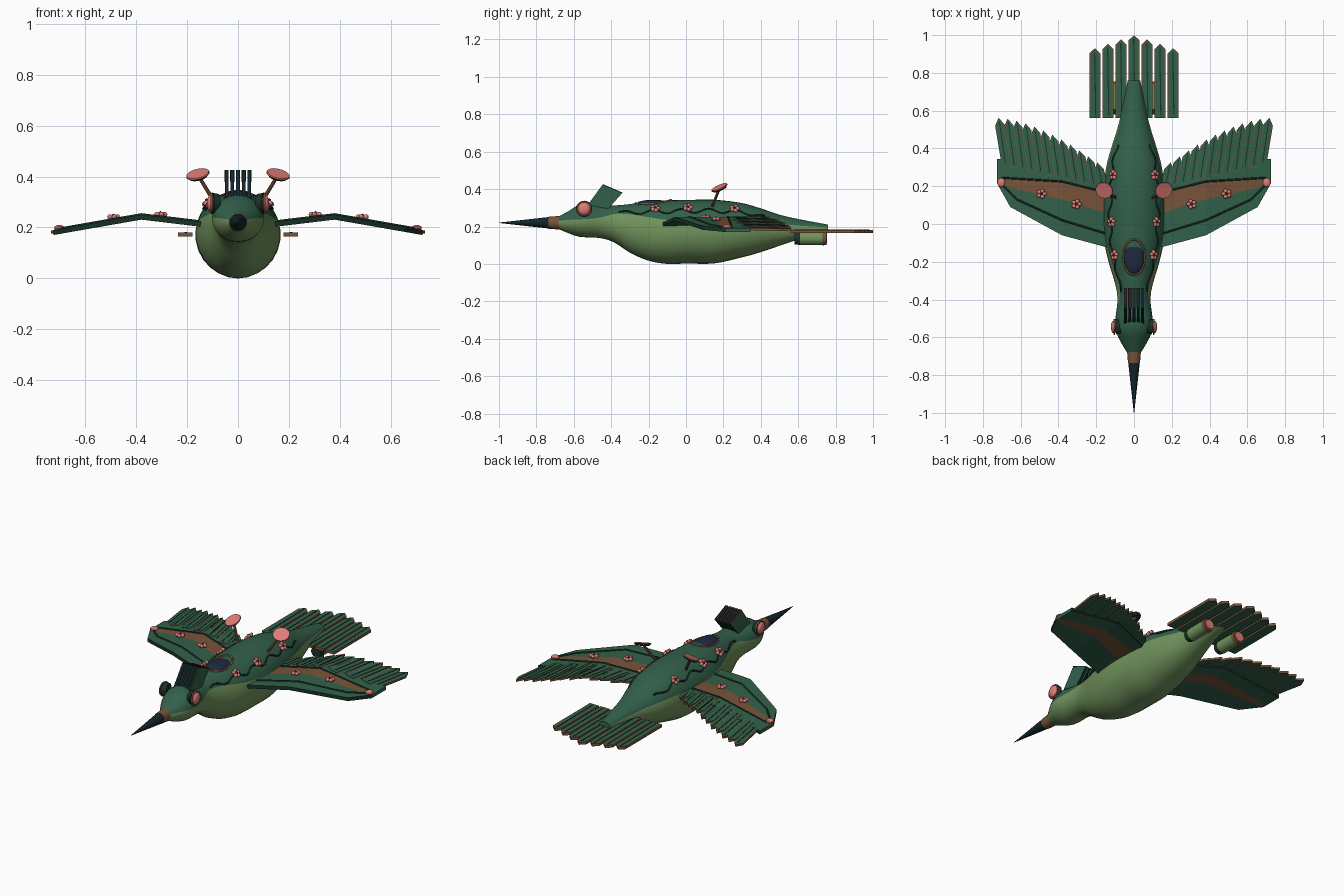
import bpy, bmesh, math
from mathutils import Vector, Matrix

if "Cube" in bpy.data.objects:
    bpy.data.objects.remove(bpy.data.objects["Cube"])


def mat(name, r, g, b):
    m = bpy.data.materials.new(name)
    m.diffuse_color = (r, g, b, 1)
    m.use_nodes = True
    m.node_tree.nodes["Principled BSDF"].inputs["Base Color"].default_value = m.diffuse_color
    return m


GREEN = mat("forest green", .032, .118, .069)
LIGHT = mat("moss green", .162, .287, .107)
BLACK = mat("blue black", .006, .019, .025)
BROWN = mat("bark brown", .19, .088, .04)
PINK = mat("blossom pink", .75, .205, .188)
NAVY = mat("navy glass", .014, .022, .05)
VINE = mat("dark vine", .009, .032, .02)
RED = mat("dark red", .13, .03, .02)


def obj(name, bm, mats, mirror=False, smooth=True):
    bmesh.ops.recalc_face_normals(bm, faces=bm.faces)
    me = bpy.data.meshes.new(name)
    bm.to_mesh(me)
    bm.free()
    for m in mats:
        me.materials.append(m)
    o = bpy.data.objects.new(name, me)
    bpy.context.collection.objects.link(o)
    if smooth:
        bpy.context.view_layer.objects.active = o
        bpy.ops.object.select_all(action='DESELECT')
        o.select_set(True)
        bpy.ops.object.shade_smooth_by_angle(angle=math.radians(35))
    if mirror:
        o.modifiers.new("mirror", 'MIRROR')
    return o


def paint(verts, idx):
    for f in {f for v in verts for f in v.link_faces}:
        f.material_index = idx


def cone(bm, p, q, r1, r2, idx=0, seg=20):
    p, q = Vector(p), Vector(q)
    m = Matrix.Translation((p + q) / 2) @ (q - p).to_track_quat('Z', 'Y').to_matrix().to_4x4()
    paint(bmesh.ops.create_cone(bm, cap_ends=True, segments=seg, radius1=r1, radius2=r2,
                                depth=(q - p).length, matrix=m)['verts'], idx)


def ball(bm, m, scale, idx=0, u=10, v=6):
    m = m @ Matrix.Diagonal((*scale, 1))
    paint(bmesh.ops.create_uvsphere(bm, u_segments=u, v_segments=v, radius=1, matrix=m)['verts'], idx)


def tubes(name, paths, r, material, closed=False):
    cu = bpy.data.curves.new(name, 'CURVE')
    cu.dimensions = '3D'
    cu.bevel_depth, cu.bevel_resolution, cu.use_fill_caps = r, 1, True
    for pts in paths:
        s = cu.splines.new('POLY')
        s.points.add(len(pts) - 1)
        for p, c in zip(s.points, pts):
            p.co = (*c, 1)
        s.use_cyclic_u = closed
    cu.materials.append(material)
    bpy.context.collection.objects.link(bpy.data.objects.new(name, cu))


def both(pts):
    return [pts, [(-x, y, z) for x, y, z in pts]]


# Body stations: y, centre z, half width, half height, colour seam z
BODY = [(-.69, .22, .03, .03, .23), (-.64, .222, .062, .053, .235), (-.58, .23, .092, .083, .238),
        (-.53, .235, .102, .093, .24), (-.45, .227, .092, .09, .25), (-.38, .213, .088, .1, .268),
        (-.30, .19, .105, .13, .265), (-.20, .175, .135, .158, .25), (-.10, .17, .157, .17, .235),
        (0, .172, .167, .17, .23), (.15, .173, .165, .17, .225), (.3, .18, .148, .145, .225),
        (.4, .18, .122, .117, .22), (.5, .18, .09, .083, .213), (.6, .185, .065, .055, .205),
        (.76, .19, .033, .02, .195)]


def station(y):
    i = max(k for k in range(len(BODY) - 1) if BODY[k][0] <= y + 1e-6 or k == 0)
    a, b = BODY[i], BODY[i + 1]
    p, n = BODY[max(i - 1, 0)], BODY[min(i + 2, len(BODY) - 1)]
    h, t = b[0] - a[0], (y - a[0]) / (b[0] - a[0])
    out = []
    for k in range(1, 5):   # smooth Hermite blend between stations
        ma, mb = (b[k] - p[k]) / (b[0] - p[0]) * h, (n[k] - a[k]) / (n[0] - a[0]) * h
        out.append((2*t**3 - 3*t*t + 1) * a[k] + (t**3 - 2*t*t + t) * ma
                   + (3*t*t - 2*t**3) * b[k] + (t**3 - t*t) * mb)
    return out


def skin(y, ang, off=0):
    zc, rx, rz, _ = station(y)
    return Vector(((rx + off) * math.cos(ang), y, zc + (rz + off) * math.sin(ang)))


bm = bmesh.new()
N, rings = 16, []
for j in range(49):
    y = -.69 + 1.45 * j / 48
    zc, rx, rz, seam = station(y)
    a = math.asin(max(-.8, min(.8, (seam - zc) / rz)))
    angs = [a + (math.pi - 2*a) * i / N for i in range(N)]
    angs += [math.pi - a + (math.pi + 2*a) * i / N for i in range(N)]
    rings.append([bm.verts.new(skin(y, t)) for t in angs])
for A, B in zip(rings, rings[1:]):
    for i in range(2 * N):
        k = (i + 1) % (2 * N)
        bm.faces.new((A[i], A[k], B[k], B[i])).material_index = int(i >= N)
bm.faces.new(rings[0])
bm.faces.new(rings[-1])
obj("body", bm, [GREEN, LIGHT])

# Beak with collar
bm = bmesh.new()
cone(bm, (0, -.73, .22), (0, -1, .22), .031, .001)
cone(bm, (0, -.67, .22), (0, -.735, .22), .037, .032, 1)
obj("beak", bm, [BLACK, BROWN])

# Eyes: pink domes in thin rims on dark sockets
bm = bmesh.new()
cone(bm, (.075, -.54, .295), (.101, -.545, .295), .036, .042, 2)
cone(bm, (.101, -.545, .295), (.108, -.545, .295), .043, .04, 1)
ball(bm, Matrix.Translation((.106, -.545, .295)), (.017, .034, .034), 0, 20, 12)
obj("eyes", bm, [PINK, BROWN, VINE], True)

# Crest of five upright fins with dark edges
bm = bmesh.new()
side = [(-.53, .31), (-.445, .425), (-.34, .38), (-.42, .29)]
lines = []
for x in (-.045, -.0225, 0, .0225, .045):
    L = [bm.verts.new((x - .007, y, z)) for y, z in side]
    R = [bm.verts.new((x + .007, y, z)) for y, z in side]
    bm.faces.new(L)
    bm.faces.new(R)
    for i in range(4):
        k = (i + 1) % 4
        bm.faces.new((L[i], L[k], R[k], R[i])).material_index = 1
    lines += [[(x + d, y, z) for y, z in side[1:3]] for d in (-.006, .006)]
obj("crest", bm, [GREEN, BLACK], smooth=False)
tubes("crest_edges", lines, .002, RED)

# Canopy and rim
bm = bmesh.new()
ball(bm, Matrix.Translation((0, -.175, .322)), (.055, .09, .021), 0, 24, 12)
obj("canopy", bm, [NAVY])
rim = []
for i in range(32):
    t = 2 * math.pi * i / 32
    x, y = .057 * math.cos(t), -.175 + .094 * math.sin(t)
    rim.append(skin(y, math.acos(x / station(y)[1]), .001))
tubes("canopy_rim", [rim], .0055, BROWN, True)


# Wings: kinked panel with a brown band and dark leading edge
def wz(x):
    return .213 + (x - .15) * .12 if x < .38 else .2406 - (x - .38) * .175


WING = [(.12, -.13, .05, .165, .24), (.38, -.06, .13, .22, .32),
        (.655, .09, .192, .24, .34), (.725, .215, .22, .24, .345)]
bm = bmesh.new()
top = [[bm.verts.new((r[0], y, wz(r[0]) + .01)) for y in r[1:]] for r in WING]
bot = [[bm.verts.new((r[0], y, wz(r[0]) - .01)) for y in r[1:]] for r in WING]
for i in range(3):
    for j in range(3):
        for g in (top, bot):
            f = bm.faces.new((g[i][j], g[i+1][j], g[i+1][j+1], g[i][j+1]))
            f.material_index = int(j == 1)
    for j in (0, 3):
        bm.faces.new((top[i][j], top[i+1][j], bot[i+1][j], bot[i][j])).material_index = 2
    for k in (0, 3):
        bm.faces.new((top[k][i], top[k][i+1], bot[k][i+1], bot[k][i]))
obj("wings", bm, [GREEN, BROWN, VINE], True, False)


# Feathers: pointed plates with brown edge and dark rib
def feather(bm, b, t, w, zf, th, point, edge):
    b, t = Vector(b), Vector(t)
    d = (t - b).normalized()
    n = Vector((d.y, -d.x)) * w / 2

    def plate(pts, lo, hi):
        U = [bm.verts.new((p.x, p.y, zf(p.x) + hi)) for p in pts]
        D = [bm.verts.new((p.x, p.y, zf(p.x) + lo)) for p in pts]
        sides = [bm.faces.new((U[i - 1], D[i - 1], D[i], U[i])) for i in range(len(pts))]
        return bm.faces.new(U), bm.faces.new(D[::-1]), sides

    f, _, sides = plate([b + n, t - d*point + n, t, t - d*point - n, b - n], -th/2, th/2)
    for s in sides:
        s.material_index = 1
    bm.normal_update()
    for s in bmesh.ops.inset_region(bm, faces=[f], thickness=edge)['faces']:
        s.material_index = 1
    u, v, sides = plate([b + d*.015 + n*.25, t - d*.02 + n*.05, t - d*.02 - n*.15,
                         b + d*.015 + n*.05], 0, th/2 + .002)
    for s in [u, v] + sides:
        s.material_index = 2


bm = bmesh.new()
for i in range(12):
    t = i / 11
    tip = (.195 + .522*t, .325 + .238*(1 - (1 - t)**1.6))
    feather(bm, (.16 + .515*t, .19 + .12*t), tip, .05,
            lambda x: wz(x) + .007 - .004 * (i % 2), .012, .04, .004)
obj("wing_feathers", bm, [GREEN, BROWN, VINE], True, False)

bm = bmesh.new()
for i in range(-3, 4):
    feather(bm, (i * .069, .56), (i * .069, 1 - .023 * abs(i)), .058,
            lambda x: .173, .016, .028, .006)
obj("tail_feathers", bm, [GREEN, BROWN, VINE], smooth=False)

# Vines along wings and flanks
lines = []
for pts in ([(.15, -.05), (.38, .02), (.62, .13), (.7, .21)], [(.16, .17), (.38, .225), (.70, .245)]):
    lines += both([(x, y, wz(x) + .011) for x, y in pts])
tubes("wing_vines", lines, .005, VINE)
flank = [skin(-.36 + .78 * i / 39, math.radians(41 + 5 * math.sin(i * .85)), .001) for i in range(40)]
tubes("flank_vines", both(flank), .005, VINE)

# Flowers: five petals round a centre
bm = bmesh.new()


def flower(p, nrm):
    m = Matrix.Translation(p) @ Vector(nrm).to_track_quat('Z', 'Y').to_matrix().to_4x4()
    for k in range(5):
        ball(bm, m @ Matrix.Rotation(k * math.tau / 5, 4, 'Z') @ Matrix.Translation((.016, 0, 0)),
             (.012, .011, .010))
    ball(bm, m, (.008, .008, .013), 1)


for y in (-.165, .01, .26):
    a = math.radians(47)
    flower(skin(y, a, .008), (math.cos(a), 0, math.sin(a)))
for x, y in ((.305, .105), (.49, .16)):
    flower((x, y, wz(x) + .02), (0, 0, 1))
ball(bm, Matrix.Translation((.703, .22, wz(.703) + .014)), (.021, .026, .012))
obj("flowers", bm, [PINK, RED], True)

# Dish antennas on stalks
bm = bmesh.new()
c, n = Vector((.157, .18, .405)), Vector((.22, -.4, .88)).normalized()
cone(bm, (.09, .135, .295), c, .008, .007, 1, 10)
cone(bm, c - n * .008, c + n * .003, .036, .047, 2, 24)
cone(bm, c + n * .003, c + n * .008, .046, .045, 0, 24)
obj("dish_antennas", bm, [PINK, BROWN, VINE], True)

# Tail thrusters
bm = bmesh.new()
cone(bm, (.104, .58, .137), (.104, .61, .137), .032, .036, 1)
cone(bm, (.104, .61, .137), (.104, .73, .137), .036, .036, 0)
cone(bm, (.104, .73, .137), (.104, .75, .137), .038, .036, 2)
cone(bm, (.104, .74, .137), (.104, .755, .137), .029, .027, 3)
obj("thrusters", bm, [LIGHT, VINE, BROWN, PINK], True)
